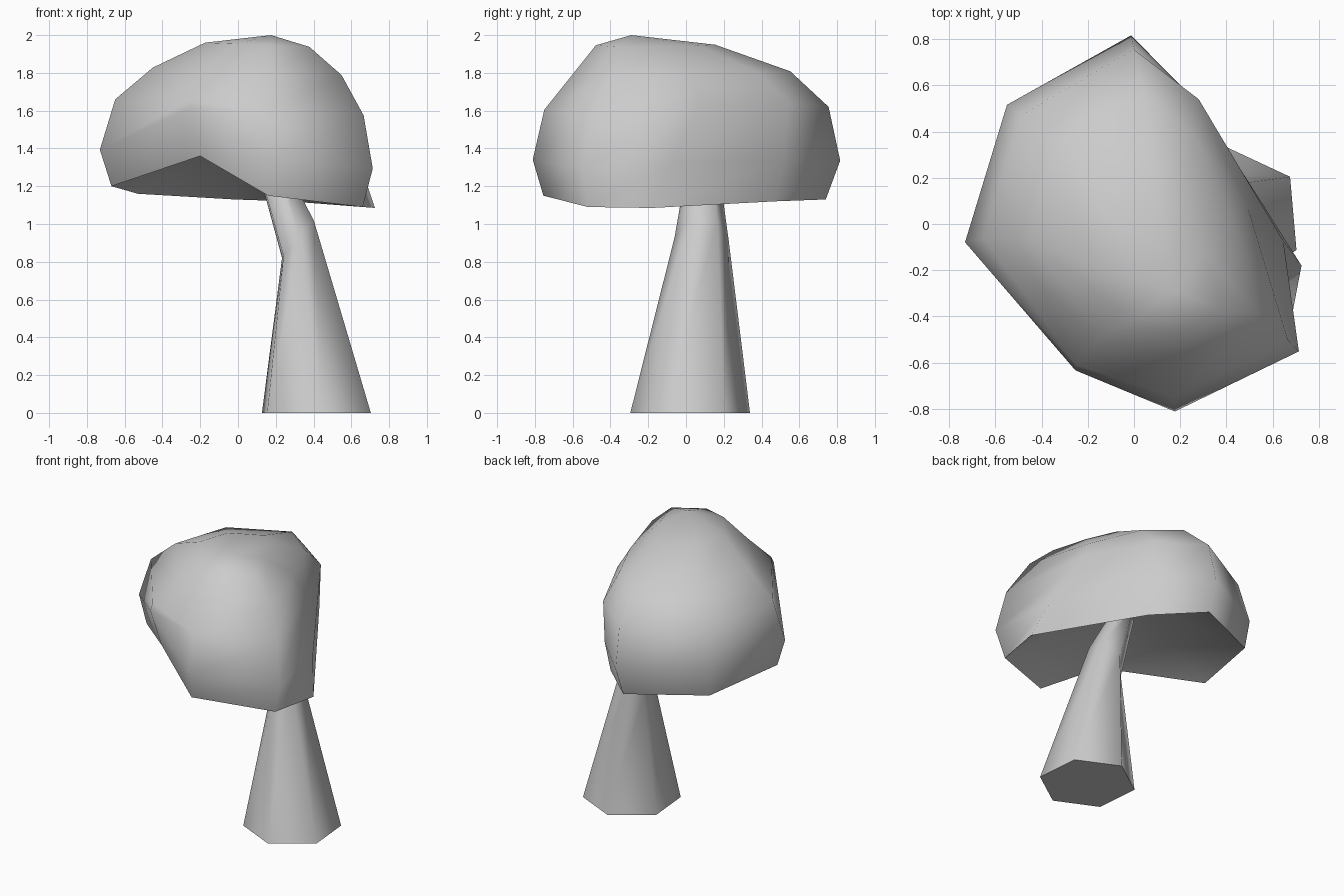
import bpy, bmesh, math
from mathutils import Vector, Matrix

default_cube = bpy.data.objects.get("Cube")
if default_cube:
    bpy.data.objects.remove(default_cube, do_unlink=True)

# One plain grey for everything
grey = bpy.data.materials.new("plain grey")
grey.use_nodes = True
grey.diffuse_color = (0.6, 0.6, 0.6, 1)
grey.node_tree.nodes["Principled BSDF"].inputs["Base Color"].default_value = grey.diffuse_color


def fan(bm, loop, tip):
    """Close a loop with triangles that meet in one point."""
    peak = bm.verts.new(tip)
    for i, vert in enumerate(loop):
        bm.faces.new((vert, loop[(i + 1) % len(loop)], peak))


def loft(name, rings, base_tip=None, top_tip=None):
    """Skin a stack of equal rings; each end is a fan or a flat face."""
    bm = bmesh.new()
    loops = [[bm.verts.new(p) for p in ring] for ring in rings]
    count = len(loops[0])
    for low, high in zip(loops, loops[1:]):
        for i in range(count):
            j = (i + 1) % count
            bm.faces.new((low[i], low[j], high[j], high[i]))
    for loop, tip in ((loops[0][::-1], base_tip), (loops[-1], top_tip)):
        if tip:
            fan(bm, loop, tip)
        else:
            bm.faces.new(loop)
    mesh = bpy.data.meshes.new(name)
    bm.to_mesh(mesh)
    bm.free()
    mesh.materials.append(grey)
    obj = bpy.data.objects.new(name, mesh)
    bpy.context.collection.objects.link(obj)
    bpy.ops.object.select_all(action='DESELECT')
    obj.select_set(True)
    bpy.context.view_layer.objects.active = obj
    bpy.ops.object.shade_smooth_by_angle(angle=math.radians(75))


def hexagon(center, radius, tilt):
    """Six-sided ring, tipped up towards +x by the tilt angle."""
    turn = Matrix.Rotation(math.radians(-tilt), 3, 'Y')
    points = []
    for k in range(6):
        a = math.radians(35 + 60 * k)
        points.append(Vector(center) + turn @ Vector((math.cos(a), math.sin(a), 0)) * radius)
    return points


# Bent, tapering stem with its top hidden in the cap
loft("stem", [hexagon((0.415, 0.022, 0), 0.318, 0),
              hexagon((0.317, 0.083, 0.92), 0.144, 50),
              hexagon((0.16, 0.09, 1.33), 0.08, 45)])

# Cap: uneven rim and shoulder outlines, anticlockwise from the front
rim = [Vector(p) for p in (
    (0.16, -0.755, 1.15), (0.66, -0.52, 1.09), (0.725, -0.18, 1.085), (0.27, 0.47, 1.12),
    (-0.02, 0.74, 1.13), (-0.53, 0.49, 1.16), (-0.67, -0.08, 1.2), (-0.2, -0.58, 1.36))]
shoulder = [Vector(p) for p in (
    (0.17, -0.75, 1.605), (0.665, -0.5, 1.575), (0.49, 0.08, 1.65), (0.28, 0.54, 1.64),
    (0, 0.755, 1.62), (-0.49, 0.47, 1.63), (-0.65, -0.06, 1.66), (-0.25, -0.61, 1.66))]
bulge = (0.06, 0.065, 0.02, 0.02, 0.07, 0.05, 0.07, 0.03)
lift = [0.42] * 7 + [0.85]


def swell(low, high, amount, fraction):
    """Point between rim and shoulder, pushed outwards."""
    mid = low.lerp(high, fraction)
    return mid + Vector((mid.x, mid.y, 0)).normalized() * amount


def shrink(ring, center, factor, height):
    """Smaller copy of a ring around a centre, dipping slightly to +x."""
    points = []
    for p in ring:
        x, y = (c + (v - c) * factor for c, v in zip(center, p.xy))
        points.append(Vector((x, y, height - 0.04 * x)))
    return points


# Domed top, with the underside dished up around the stem
belly = [swell(*parts) for parts in zip(rim, shoulder, bulge, lift)]
loft("cap", [rim, belly, shoulder,
             shrink(shoulder, (0.18, -0.09), 0.76, 1.81),
             shrink(shoulder, (0.17, -0.28), 0.42, 1.953)],
     base_tip=(0.1, 0, 1.55), top_tip=(0.175, -0.29, 2.0))
